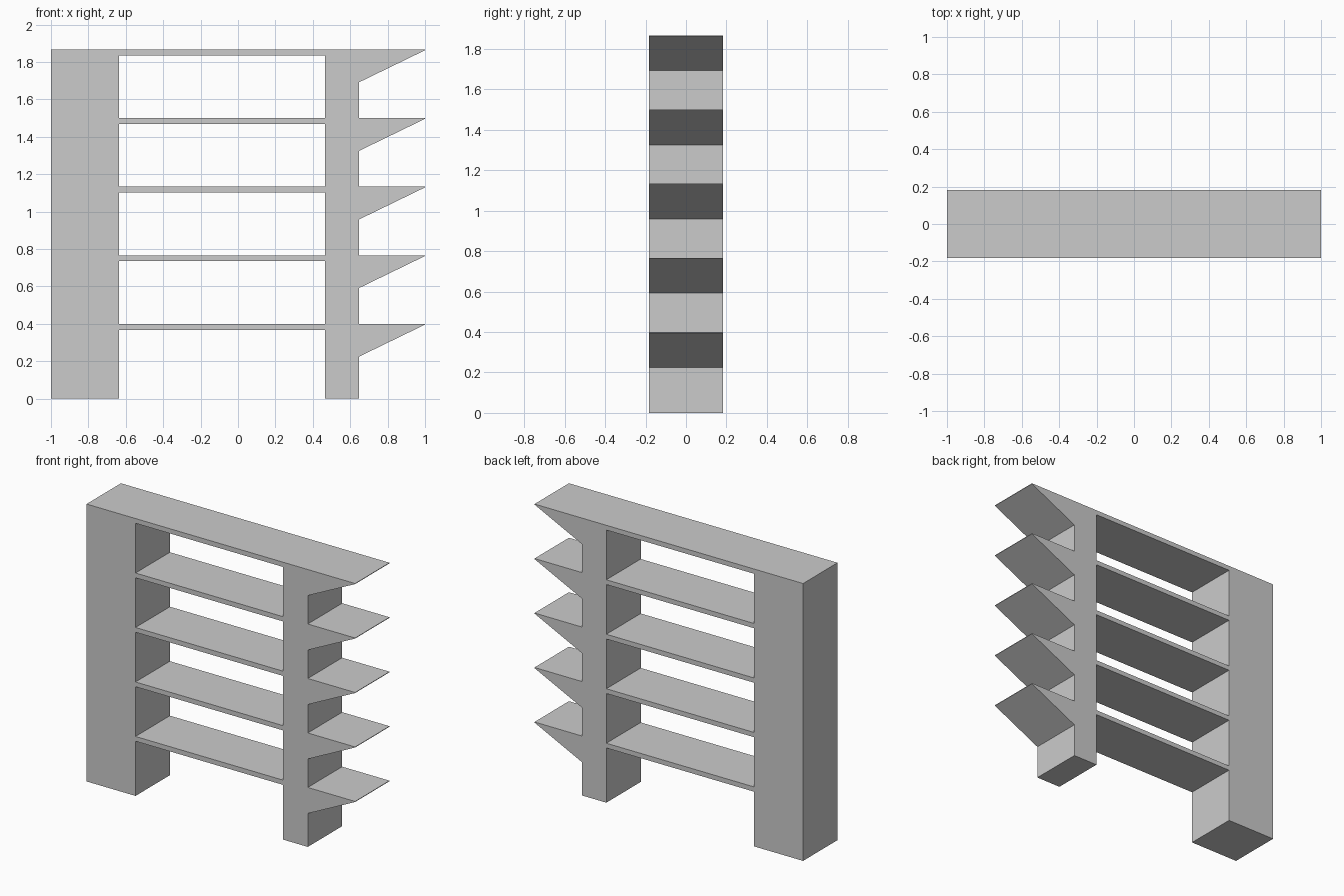
import bpy
import bmesh

if "Cube" in bpy.data.objects:
    bpy.data.objects.remove(bpy.data.objects["Cube"], do_unlink=True)

HALF_DEPTH = 0.183
HEIGHT = 1.867
LEVELS = 5
SPACING = 0.3667
SHELF = 0.032
POST_LEFT, POST_RIGHT = 0.465, 0.648
PILLAR_EDGE = -0.635

grey = bpy.data.materials.new("plain_grey")
grey.use_nodes = True
colour = (0.6, 0.6, 0.6, 1)
grey.diffuse_color = colour
grey.node_tree.nodes["Principled BSDF"].inputs["Base Color"].default_value = colour


def extrude_profile(name, points):
    """Solid made by sweeping an x-z outline through the full depth."""
    bm = bmesh.new()
    face = bm.faces.new([bm.verts.new((x, -HALF_DEPTH, z)) for x, z in points])
    swept = bmesh.ops.extrude_face_region(bm, geom=[face])["geom"]
    verts = [g for g in swept if isinstance(g, bmesh.types.BMVert)]
    bmesh.ops.translate(bm, verts=verts, vec=(0, 2 * HALF_DEPTH, 0))
    bmesh.ops.recalc_face_normals(bm, faces=bm.faces)
    mesh = bpy.data.meshes.new(name)
    bm.to_mesh(mesh)
    bm.free()
    mesh.materials.append(grey)
    obj = bpy.data.objects.new(name, mesh)
    bpy.context.collection.objects.link(obj)


def block(name, x0, x1, z0, z1):
    extrude_profile(name, [(x0, z0), (x1, z0), (x1, z1), (x0, z1)])


# Wide pillar on one side
block("wide_pillar", -1, PILLAR_EDGE, 0, HEIGHT)

# Narrow post with its tapered brackets, as one outline
outline = [(POST_LEFT, 0), (POST_RIGHT, 0)]
tops = [HEIGHT - SPACING * i for i in reversed(range(LEVELS))]
for top in tops:
    outline += [(POST_RIGHT, top - 0.175), (1, top - 0.004), (1, top)]
    if top < HEIGHT:
        outline.append((POST_RIGHT, top))
outline.append((POST_LEFT, HEIGHT))
extrude_profile("bracket_post", outline)

# Shelves spanning pillar and post
for i, top in enumerate(tops):
    block(f"shelf_{i + 1}", PILLAR_EDGE, POST_LEFT, top - SHELF, top)
